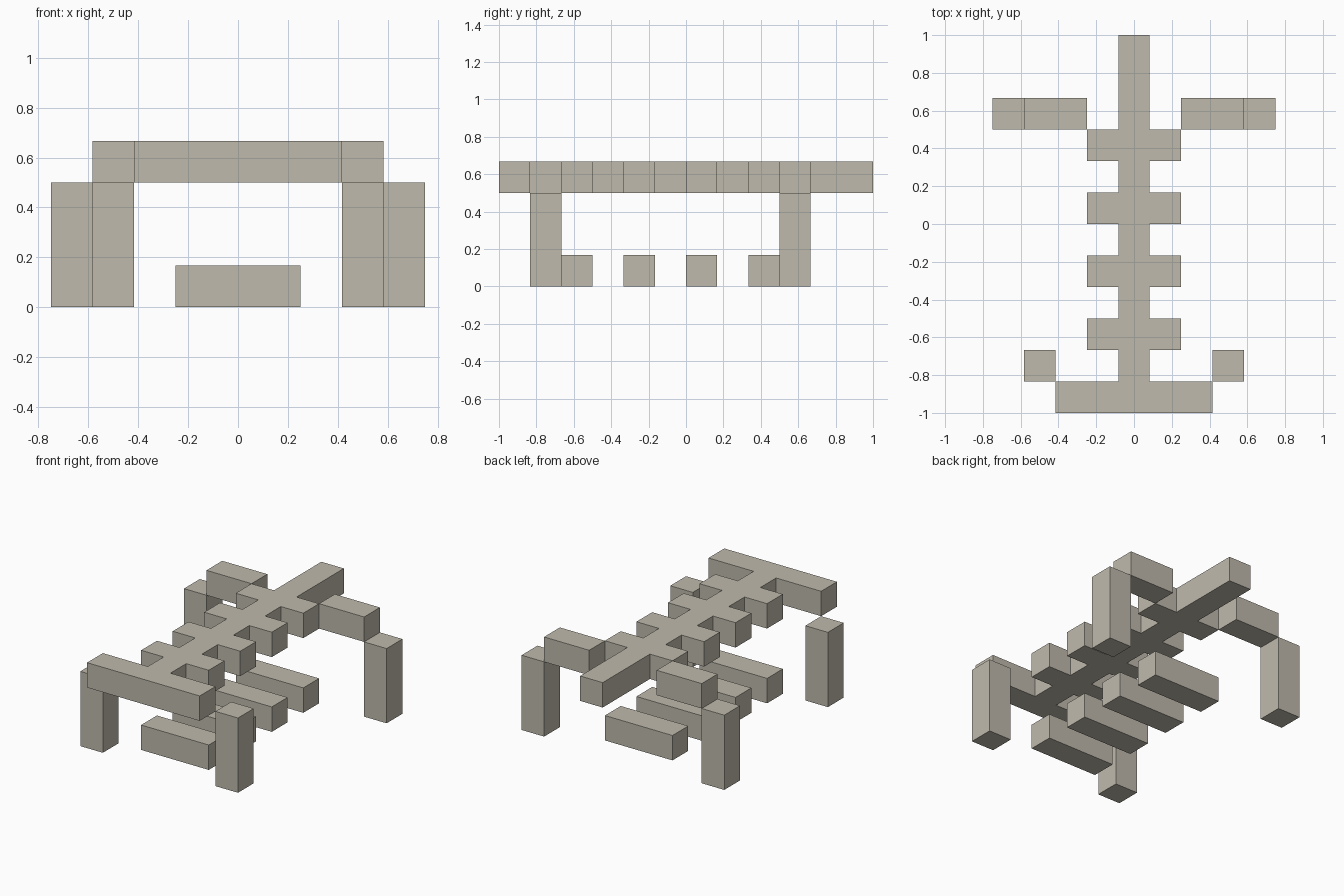
import bpy
import bmesh

cube = bpy.data.objects.get("Cube")
if cube:
    bpy.data.objects.remove(cube, do_unlink=True)

U = 1 / 6  # one block
RIB_STARTS = (-4, -2, 0, 2)

bone = bpy.data.materials.new("pale_bone")
bone.use_nodes = True
color = (0.52, 0.49, 0.415, 1)
bone.diffuse_color = color
bone.node_tree.nodes["Principled BSDF"].inputs["Base Color"].default_value = color


def extrude_outline(name, outline, z0, z1):
    """Flat-faced prism from an outline given in blocks."""
    bm = bmesh.new()
    base = bm.faces.new([bm.verts.new((x * U, y * U, z0 * U)) for x, y in outline])
    top = bmesh.ops.extrude_face_region(bm, geom=[base], use_keep_orig=True)["geom"]
    verts = [g for g in top if isinstance(g, bmesh.types.BMVert)]
    bmesh.ops.translate(bm, verts=verts, vec=(0, 0, (z1 - z0) * U))
    bmesh.ops.recalc_face_normals(bm, faces=bm.faces)
    mesh = bpy.data.meshes.new(name)
    bm.to_mesh(mesh)
    bm.free()
    mesh.materials.append(bone)
    obj = bpy.data.objects.new(name, mesh)
    bpy.context.collection.objects.link(obj)
    return obj


def block(name, x0, x1, y, z0, z1):
    """Box one block deep."""
    return extrude_outline(name, [(x0, y), (x1, y), (x1, y + 1), (x0, y + 1)], z0, z1)


# Spine with front crossbar and short upper ribs, as one outline
half = [(2.5, -6), (2.5, -5), (0.5, -5)]
for y in RIB_STARTS:
    half += [(0.5, y), (1.5, y), (1.5, y + 1), (0.5, y + 1)]
half.append((0.5, 6))
extrude_outline("spine_frame", half + [(-x, y) for x, y in reversed(half)], 3, 4)

# Lower ribs resting on the ground
for i, y in enumerate(RIB_STARTS, 1):
    block(f"lower_rib_{i}", -1.5, 1.5, y, 0, 1)

# Legs and rear arms on both sides
for side, s in (("left", 1), ("right", -1)):
    for part, a, b, y, z0, z1 in (("front_leg", 2.5, 3.5, -5, 0, 3),
                                  ("rear_leg", 3.5, 4.5, 3, 0, 3),
                                  ("rear_arm", 1.5, 3.5, 3, 3, 4)):
        x0, x1 = sorted((a * s, b * s))
        block(f"{part}_{side}", x0, x1, y, z0, z1)
